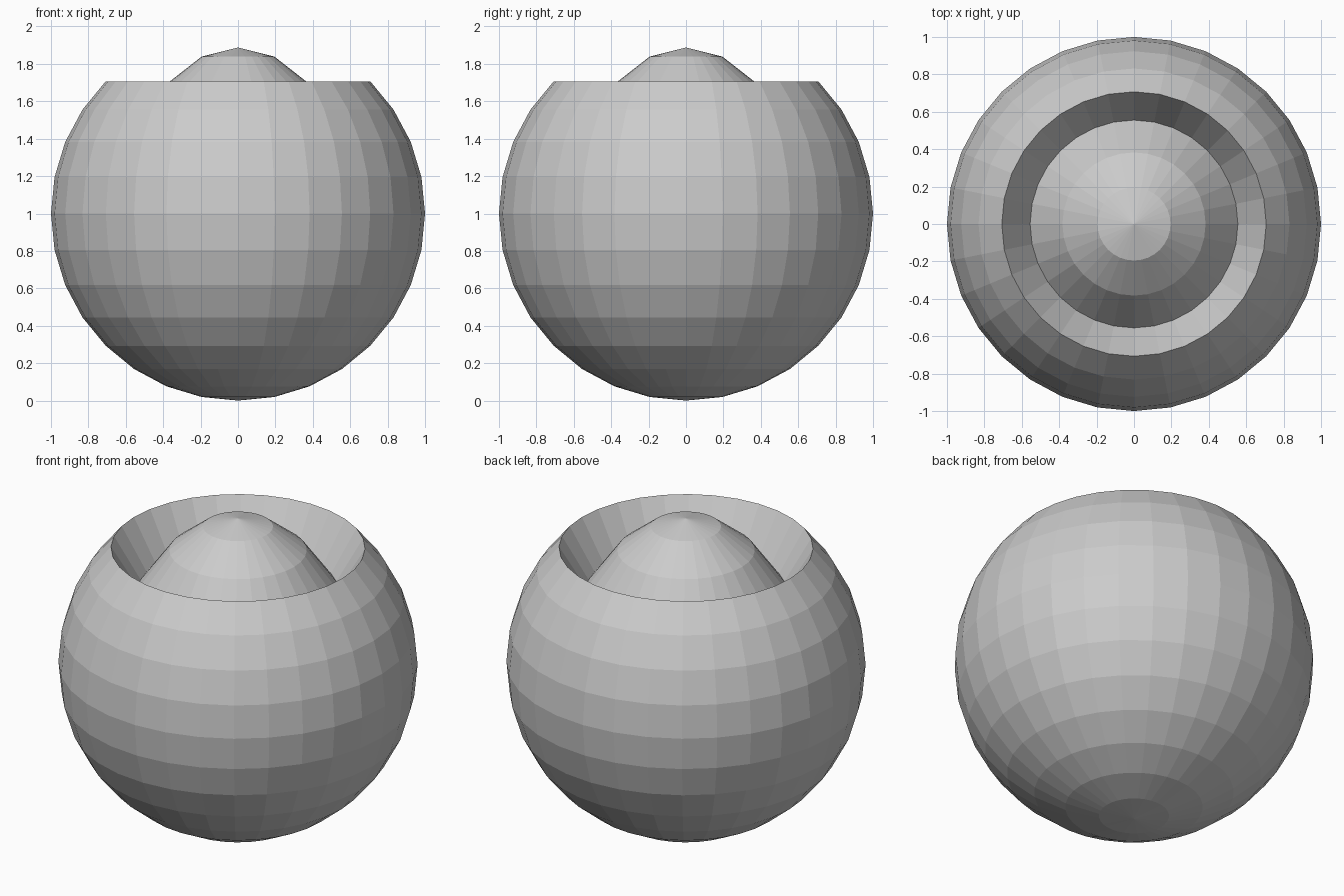
import bpy
import bmesh

RIM_HEIGHT = 0.75    # vertices above this (relative to the centre) form the sunken cap
CAP_STRETCH = 2.57   # vertical exaggeration of the cap
PEAK = 0.888         # height of the cap's tip above the centre

# Remove the default cube
cube = bpy.data.objects.get("Cube")
if cube:
    bpy.data.objects.remove(cube, do_unlink=True)

# Single grey material
grey = bpy.data.materials.new("plain grey")
grey.use_nodes = True
colour = (0.6, 0.6, 0.6, 1.0)
grey.diffuse_color = colour
for node in grey.node_tree.nodes:
    if node.type == 'BSDF_PRINCIPLED':
        node.inputs["Base Color"].default_value = colour

# Faceted ball whose upper cap is stretched and pushed down into a cone in a groove
bm = bmesh.new()
bmesh.ops.create_uvsphere(bm, u_segments=32, v_segments=16, radius=1.0)
for v in bm.verts:
    if v.co.z > RIM_HEIGHT:
        v.co.z = PEAK - CAP_STRETCH * (1.0 - v.co.z)

# Rest the ball on the ground
bmesh.ops.translate(bm, verts=bm.verts, vec=(0, 0, 1))
for face in bm.faces:
    face.smooth = False

mesh = bpy.data.meshes.new("ball_with_sunken_cone")
bm.to_mesh(mesh)
bm.free()
mesh.materials.append(grey)
ball = bpy.data.objects.new("ball_with_sunken_cone", mesh)
bpy.context.collection.objects.link(ball)
